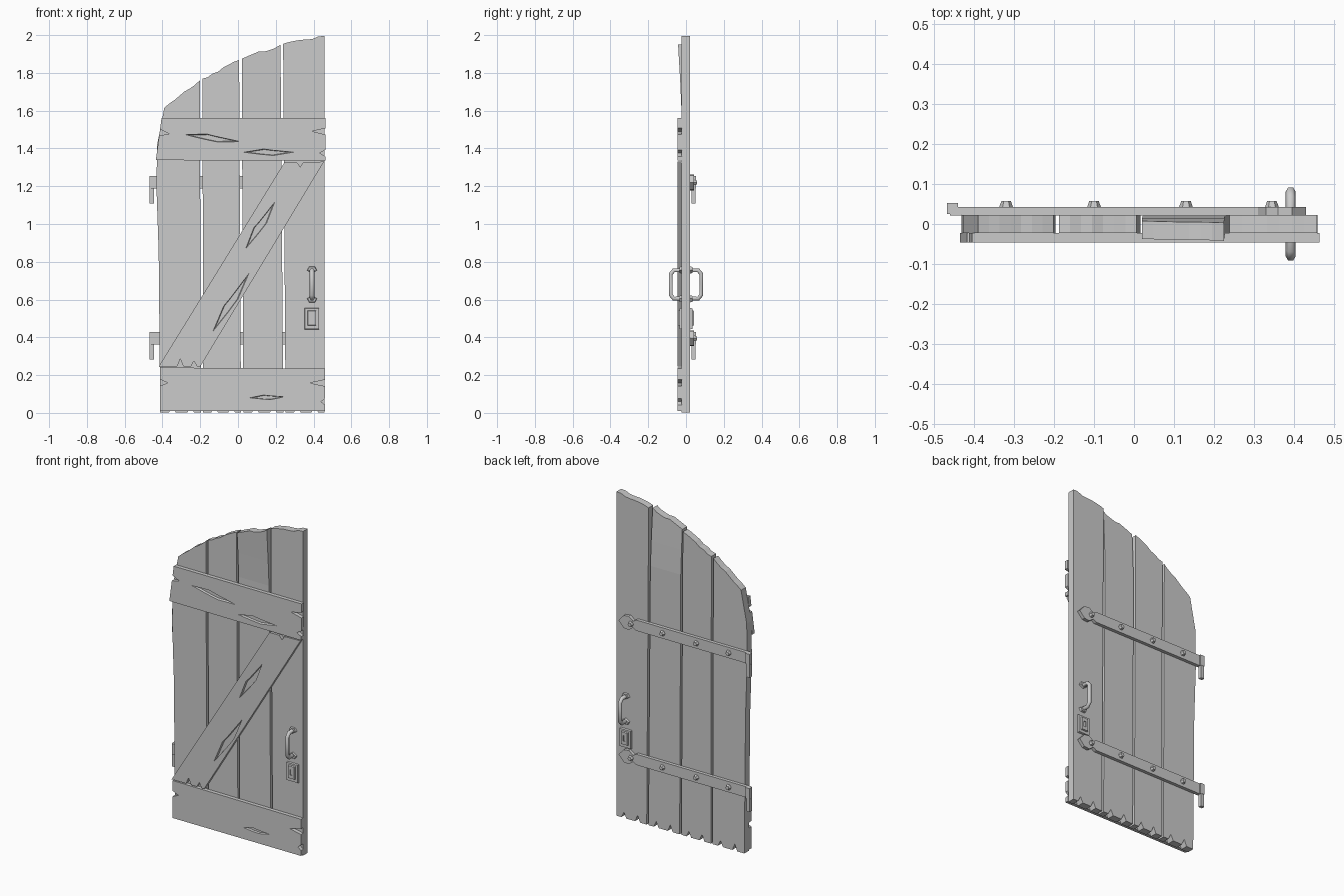
import bpy, bmesh, random
from math import cos, sin, pi
from mathutils import Vector

if "Cube" in bpy.data.objects:
    bpy.data.objects.remove(bpy.data.objects["Cube"])

random.seed(4)


def prism(name, pts, y0, y1, taper=1.0):
    """Extrude an XZ outline from y0 to y1; taper scales the far end."""
    bm = bmesh.new()
    face = bm.faces.new([bm.verts.new((p[0], y0, p[1])) for p in pts])
    new = bmesh.ops.extrude_face_region(bm, geom=[face])["geom"]
    far = [v for v in new if isinstance(v, bmesh.types.BMVert)]
    mid = sum((v.co for v in far), Vector()) / len(far)
    for v in far:
        v.co = mid + (v.co - mid) * taper
        v.co.y = y1
    bmesh.ops.recalc_face_normals(bm, faces=bm.faces)
    me = bpy.data.meshes.new(name)
    bm.to_mesh(me)
    bm.free()
    ob = bpy.data.objects.new(name, me)
    bpy.context.collection.objects.link(ob)
    return ob


def box(name, x, z, w, h, y0, y1, taper=1.0):
    """Box centred on x, z."""
    pts = [(x + a * w / 2, z + b * h / 2) for a, b in ((-1, -1), (1, -1), (1, 1), (-1, 1))]
    return prism(name, pts, y0, y1, taper)


def notched(corners, notches):
    """Anticlockwise outline with V notches given as (edge, fraction, depth)."""
    pts = []
    for i, c in enumerate(corners):
        a, b = Vector(c), Vector(corners[(i + 1) % len(corners)])
        d = (b - a).normalized()
        pts.append(a)
        for edge, f, depth in notches:
            if edge == i:
                p = a.lerp(b, f)
                pts += [p - d * .017, p + Vector((-d.y, d.x)) * depth, p + d * .017]
    return pts


def cut(ob, cutter):
    mod = ob.modifiers.new("cut", 'BOOLEAN')
    mod.operation, mod.solver, mod.object = 'DIFFERENCE', 'EXACT', cutter
    bpy.context.view_layer.objects.active = ob
    bpy.ops.object.modifier_apply(modifier=mod.name)
    bpy.data.objects.remove(cutter)


def gouge(board, start, end, width):
    """Skewed sliver carved into the face of a board."""
    a, b = Vector(start), Vector(end)
    n = Vector((a.y - b.y, b.x - a.x)).normalized() * width
    pts = [a, a.lerp(b, .35) - n * .4, a.lerp(b, .6) - n * .6, b,
           a.lerp(b, .55) + n * .4, a.lerp(b, .4) + n * .6]
    cut(board, prism("gouge_cutter", pts, -.05, -.032, .8))


def arch(x):
    """Height of the half-arch top edge."""
    t = min(1, max(0, (.46 - x) / .86))
    return 1.6 + .395 * (1 - t ** 1.5) ** .8


# Four vertical planks, ragged along the arch and notched at the bottom
gaps = [(-.412, -.39), (-.19, -.195), (.022, .013), (.246, .232), (.465, .465)]  # bottom, top x
for i in range(4):
    (b0, t0), (b1, t1) = gaps[i], gaps[i + 1]
    b0, t0 = (b0, t0) if i == 0 else (b0 + .006, t0 + .007)
    b1, t1 = b1 - .006, t1 - .007
    base = notched([(b0, .003), (b1, .003)], [(0, .3, .04), (0, .75, .035)])[:8]
    top = []
    for k in range(8):
        x = t1 + (t0 - t1) * k / 7
        jag = random.uniform(-.012, .004) if 0 < k < 7 else 0
        top.append((x, arch(x) + jag))
    bulge = [(-.428, 1.42), (-.432, 1.2), (-.42, .85)] if i == 0 else []
    ob = prism(f"plank_{i + 1}", base + top + bulge, -.023, .022)
    if i == 2:  # this plank is warped forward at the top
        bm = bmesh.new()
        bm.from_mesh(ob.data)
        for z in (1.6, 1.75):
            bmesh.ops.bisect_plane(bm, geom=bm.verts[:] + bm.edges[:] + bm.faces[:],
                                   plane_co=(0, 0, z), plane_no=(0, 0, 1))
        for v in bm.verts:
            v.co.y -= .019 * max(0, (v.co.z - 1.56) / .39) ** 1.3
        bm.to_mesh(ob.data)
        bm.free()

# Front boards: two rails and a diagonal brace, with split ends
upper = prism("upper_rail", notched(
    [(-.435, 1.338), (.462, 1.335), (.464, 1.56), (-.405, 1.56)],
    [(1, .18, .03), (1, .69, .07), (3, .34, .05)]), -.046, -.022)
lower = prism("lower_rail", notched(
    [(-.413, .01), (.46, .01), (.46, .235), (-.412, .24)],
    [(1, .22, .02), (1, .66, .08), (3, .35, .04)]), -.046, -.022)
brace = prism("diagonal_brace", notched(
    [(-.42, .245), (-.2, .245), (.455, 1.33), (.245, 1.325)],
    [(0, .52, .04), (0, .85, .03), (2, .6, .025)]), -.044, -.022)
gouge(upper, (-.29, 1.475), (.02, 1.435), .03)
gouge(upper, (.025, 1.38), (.3, 1.38), .03)
gouge(lower, (.06, .08), (.25, .085), .022)
gouge(brace, (.035, .86), (.2, 1.125), .04)
gouge(brace, (-.14, .42), (.065, .75), .04)

# Strap hinges on the back: spear-tipped strap, knuckle, pin and rivets
half = [(-.46, .033), (.31, .033), (.33, .02), (.36, .042), (.395, .038)]
for label, z in (("lower", .395), ("upper", 1.22)):
    strap = [(x, z - h) for x, h in half] + [(.43, z)] + [(x, z + h) for x, h in half[::-1]]
    prism(f"{label}_hinge_strap", strap, .021, .042)
    box(f"{label}_hinge_knuckle", -.454, z, .028, .066, .025, .052)
    box(f"{label}_hinge_pin", -.457, z - .072, .023, .08, .03, .05)
    for i, x in enumerate((-.32, -.1, .13, .345)):
        ring = [(x + .018 * cos(k * pi / 3), z + .018 * sin(k * pi / 3)) for k in range(6)]
        prism(f"{label}_hinge_rivet_{i + 1}", ring, .04, .058, .65)

# Pull handle and lock plate on each face
grip = [(.015, .075), (.065, .075), (.081, .055)]
for label, s in (("front", -1), ("back", 1)):
    cu = bpy.data.curves.new(f"{label}_handle", 'CURVE')
    cu.dimensions = '3D'
    cu.bevel_depth, cu.bevel_resolution, cu.use_fill_caps = .0125, 1, True
    path = grip + [(y, -z) for y, z in grip[::-1]]
    sp = cu.splines.new('POLY')
    sp.points.add(len(path) - 1)
    for p, (y, z) in zip(sp.points, path):
        p.co = (.392, s * y, .68 + z, 1)
    ob = bpy.data.objects.new(f"{label}_handle", cu)
    bpy.context.collection.objects.link(ob)
    for end, d in (("top", 1), ("bottom", -1)):
        shape = [(-.027, 0), (0, -.018), (.027, 0), (.016, .02), (-.016, .02)]
        prism(f"{label}_handle_{end}_plate",
              [(.392 + x, .68 + d * (.075 + z)) for x, z in shape], s * .02, s * .034, .85)
    box(f"{label}_lock_plate", .391, .499, .078, .114, s * .02, s * .034, .95)
    boss = box(f"{label}_lock_boss", .391, .502, .046, .084, s * .03, s * .042, .9)
    cut(boss, box("keyhole_cutter", .391, .502, .014, .035, s * .036, s * .05))
